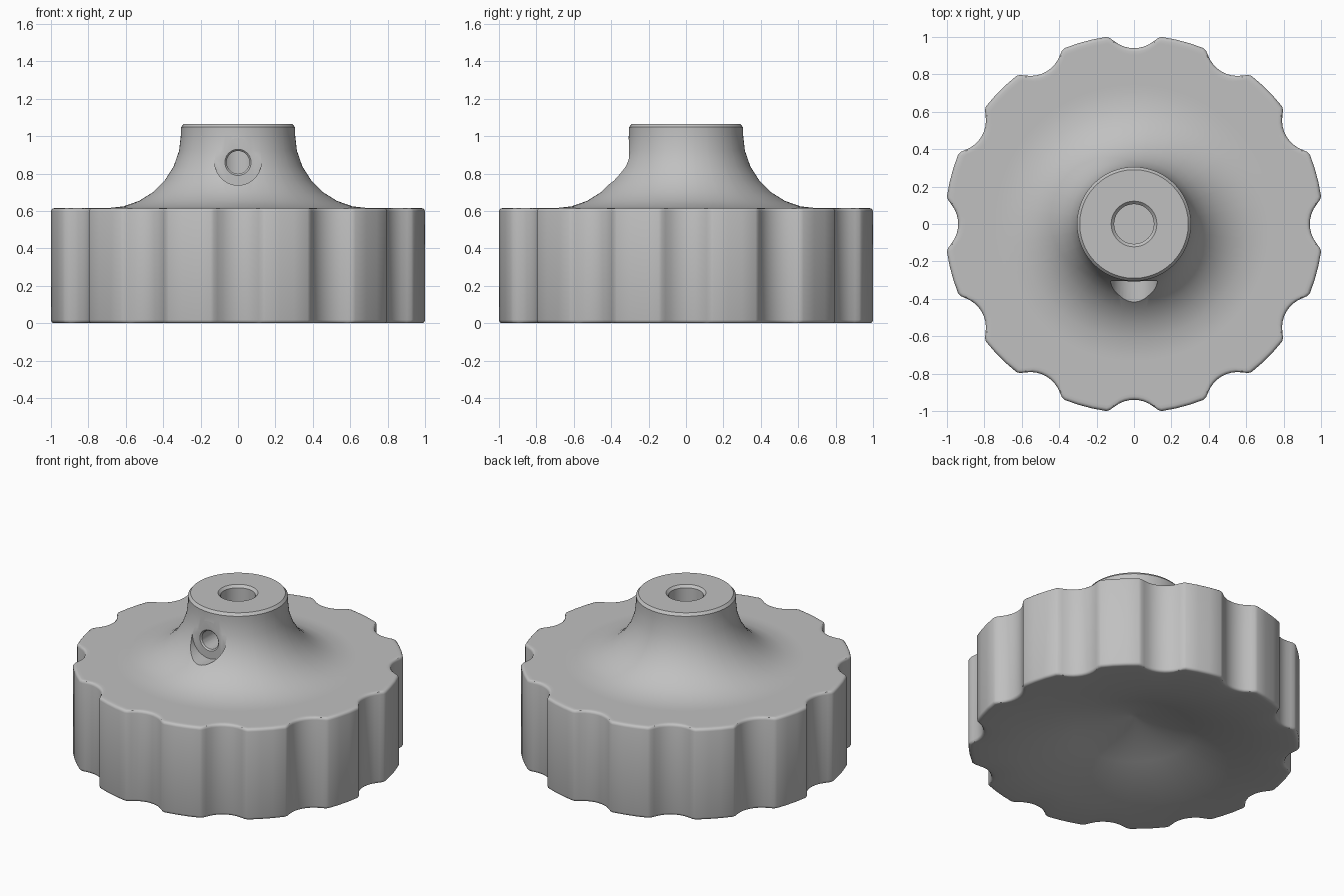
import bpy, bmesh
from math import sin, cos, pi, radians, sqrt
from mathutils import Matrix

cube = bpy.data.objects.get("Cube")
if cube:
    bpy.data.objects.remove(cube, do_unlink=True)

grey = bpy.data.materials.new("plain grey")
grey.use_nodes = True
colour = (0.53, 0.53, 0.53, 1)
grey.diffuse_color = colour
grey.node_tree.nodes["Principled BSDF"].inputs["Base Color"].default_value = colour

LOBES = 12
RIM = 1.011                      # outer radius of the lobes
SCOOP, SCOOP_AT = 0.17, 1.11     # finger scoop radius and distance
HALF = radians(7.4)              # half angle of a scoop
SOFT = radians(1.0)              # half angle of a rounded lobe corner
FILLET = 0.018
DECK = 0.615                     # height of the grip
TOP = 1.065


def outline():
    """Angle and radius of each point round the scalloped grip."""
    pitch = 2 * pi / LOBES
    points = []
    for k in range(LOBES):
        middle = k * pitch
        points.append((middle - HALF, RIM - 0.008))
        for i in range(-4, 5):
            a = (HALF - SOFT) * i / 4
            r = SCOOP_AT * cos(a) - sqrt(SCOOP ** 2 - (SCOOP_AT * sin(a)) ** 2)
            points.append((middle + a, r))
        points.append((middle + HALF, RIM - 0.008))
        start = HALF + SOFT
        for i in range(4):
            points.append((middle + start + (pitch - 2 * start) * i / 3, RIM))
    return points


OUTLINE = outline()
bm = bmesh.new()


def circle_ring(r, z):
    return [bm.verts.new((r * cos(a), r * sin(a), z)) for a, _ in OUTLINE]


def lobe_ring(inset, z):
    return [bm.verts.new(((r - inset) * cos(a), (r - inset) * sin(a), z)) for a, r in OUTLINE]


# Shallow conical hollow underneath
rings = [circle_ring(r, z) for r, z in ((0.02, 0.22), (0.37, 0.11), (0.72, 0))]

# Scalloped grip with rounded edges
steps = [i * pi / 6 for i in range(4)]
rings.append(lobe_ring(0.035, 0))
rings += [lobe_ring(FILLET * (1 - sin(t)), FILLET * (1 - cos(t))) for t in steps]
rings += [lobe_ring(FILLET * (1 - cos(t)), DECK - FILLET * (1 - sin(t))) for t in steps]
rings += [lobe_ring(0.035, DECK), circle_ring(0.74, DECK)]

# Flared hub
flare = 0.395
for i in range(8):
    t = i * pi / 14
    rings.append(circle_ring(0.70 - flare * sin(t), DECK + flare * (1 - cos(t))))
rings += [circle_ring(0.305, TOP - 0.017), circle_ring(0.29, TOP)]

# Blind bore with a chamfered mouth
rings += [circle_ring(r, z) for r, z in ((0.122, TOP), (0.106, TOP - 0.016), (0.106, 0.5))]

for low, high in zip(rings, rings[1:]):
    for i in range(len(low)):
        j = (i + 1) % len(low)
        bm.faces.new((low[i], low[j], high[j], high[i]))
bm.faces.new(rings[0])
bm.faces.new(rings[-1])
bmesh.ops.recalc_face_normals(bm, faces=bm.faces)
mesh = bpy.data.meshes.new("scalloped_knob")
bm.to_mesh(mesh)
bm.free()
mesh.materials.append(grey)
knob = bpy.data.objects.new("scalloped_knob", mesh)
bpy.context.collection.objects.link(knob)
bpy.context.view_layer.objects.active = knob


def cut(name, r_front, r_back, y_front, y_back, z):
    """Cut a round hole along y out of the knob."""
    cutter_bm = bmesh.new()
    place = Matrix.Translation((0, (y_front + y_back) / 2, z)) @ Matrix.Rotation(-pi / 2, 4, "X")
    bmesh.ops.create_cone(cutter_bm, cap_ends=True, segments=40, radius1=r_front,
                          radius2=r_back, depth=y_back - y_front, matrix=place)
    bmesh.ops.recalc_face_normals(cutter_bm, faces=cutter_bm.faces)
    cutter_mesh = bpy.data.meshes.new(name)
    cutter_bm.to_mesh(cutter_mesh)
    cutter_bm.free()
    cutter_mesh.materials.append(grey)
    cutter = bpy.data.objects.new(name, cutter_mesh)
    cutter.hide_render = True
    bpy.context.collection.objects.link(cutter)
    mod = knob.modifiers.new(name, "BOOLEAN")
    mod.operation = "DIFFERENCE"
    mod.solver = "EXACT"
    mod.object = cutter
    bpy.ops.object.modifier_apply(modifier=mod.name)
    bpy.data.objects.remove(cutter, do_unlink=True)


# Flat seat and set screw hole in the front of the hub
cut("screw_seat", 0.125, 0.125, -0.8, -0.306, 0.863)
cut("screw_hole", 0.061, 0.061, -0.5, -0.02, 0.86)
cut("screw_chamfer", 0.079, 0.061, -0.315, -0.297, 0.86)

for ob in bpy.context.selected_objects:
    ob.select_set(False)
knob.select_set(True)
bpy.ops.object.shade_smooth_by_angle(angle=radians(32))
